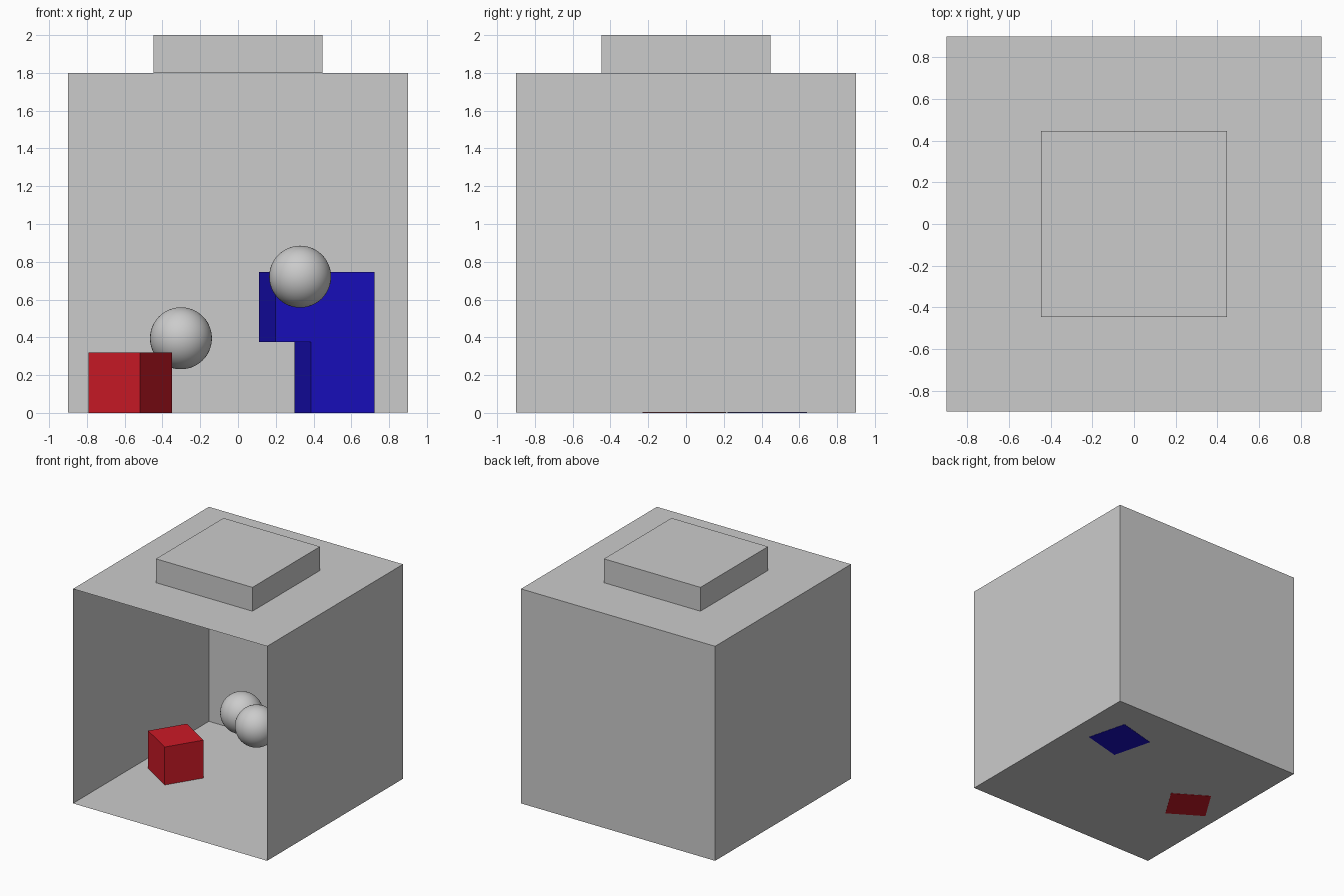
import bpy, bmesh
from math import radians
from mathutils import Matrix, Vector

if "Cube" in bpy.data.objects:
    bpy.data.objects.remove(bpy.data.objects["Cube"])


def finish(bm, name, loc=(0, 0, 0), turn=0, mat=None):
    me = bpy.data.meshes.new(name)
    bm.to_mesh(me)
    bm.free()
    ob = bpy.data.objects.new(name, me)
    ob.location = loc
    ob.rotation_euler.z = radians(turn)
    if mat:
        me.materials.append(mat)
    bpy.context.collection.objects.link(ob)
    return ob


def material(name, color):
    m = bpy.data.materials.new(name)
    m.diffuse_color = color
    m.use_nodes = True
    m.node_tree.nodes["Principled BSDF"].inputs["Base Color"].default_value = m.diffuse_color
    return m


def prism(profile, depth, name, loc, turn, mat):
    """Extrude an x-z profile along y, centred on y = 0."""
    bm = bmesh.new()
    face = bm.faces.new([bm.verts.new((x, -depth / 2, z)) for x, z in profile])
    ext = bmesh.ops.extrude_face_region(bm, geom=[face], use_keep_orig=True)
    verts = [v for v in ext["geom"] if isinstance(v, bmesh.types.BMVert)]
    bmesh.ops.translate(bm, verts=verts, vec=(0, depth, 0))
    bmesh.ops.recalc_face_normals(bm, faces=bm.faces)
    return finish(bm, name, loc, turn, mat)


# Room: thin-walled box, open at the front, with a raised light recess in the ceiling
H, R = 1.8, 0.26
bm = bmesh.new()
bmesh.ops.create_cube(bm, size=1, matrix=Matrix.Translation((0, 0, H / 2 + 0.001))
                      @ Matrix.Diagonal((1.8, 1.8, H - 0.002, 1)))
bm.normal_update()
front = [f for f in bm.faces if f.normal.y < -0.9]
bmesh.ops.delete(bm, geom=front, context='FACES_ONLY')
top = next(f for f in bm.faces if f.normal.z > 0.9)
bmesh.ops.inset_individual(bm, faces=[top], thickness=0.9 - R)
ext = bmesh.ops.extrude_face_region(bm, geom=[top])
bmesh.ops.translate(bm, vec=Vector((0, 0, 0.2)),
                    verts=[v for v in ext["geom"] if isinstance(v, bmesh.types.BMVert)])
if top.is_valid:
    bmesh.ops.delete(bm, geom=[top], context='FACES_ONLY')
finish(bm, "room")

# Red cube
red = material("red", (0.6, 0.01, 0.02, 1))
c = 0.16
prism([(-c, 0), (c, 0), (c, 0.32), (-c, 0.32)], 0.32,
      "red_cube", (-0.57, -0.01, 0), -32, red)

# Blue block: square column with an overhanging upper half
blue = material("blue", (0.01, 0.005, 0.55, 1))
b = 0.173
prism([(-b, 0), (b, 0), (b, 0.745), (-b - 0.194, 0.745), (-b - 0.194, 0.375), (-b, 0.375)],
      2 * b, "blue_block", (0.511, 0.43, 0), 14.5, blue)

# Floating spheres
for name, loc in (("left_sphere", (-0.302, 0.48, 0.395)),
                  ("right_sphere", (0.329, -0.225, 0.721))):
    bm = bmesh.new()
    bmesh.ops.create_uvsphere(bm, u_segments=48, v_segments=24, radius=0.164)
    for f in bm.faces:
        f.smooth = True
    finish(bm, name, loc)
